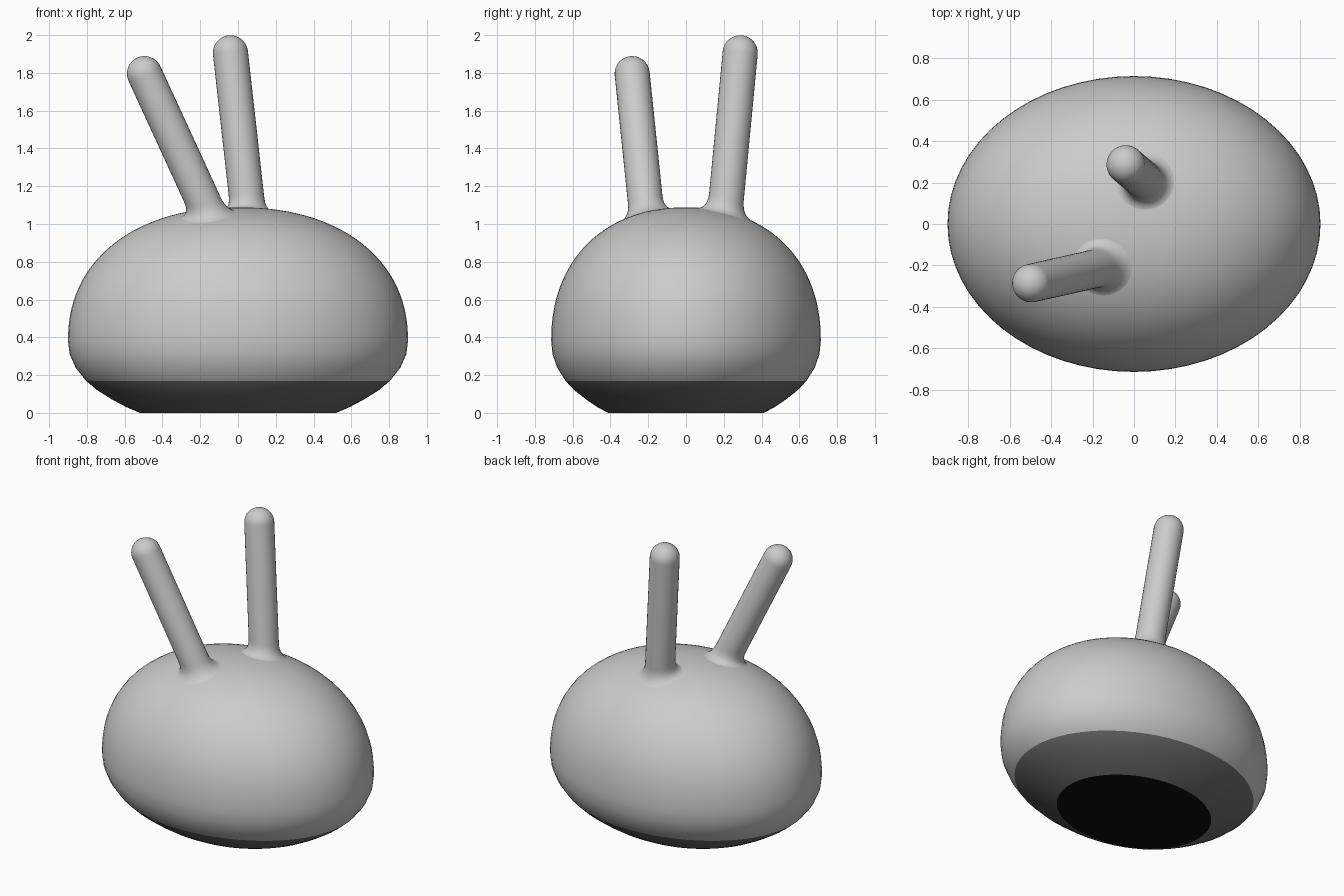
import bpy, math
from mathutils import Vector

if "Cube" in bpy.data.objects:
    bpy.data.objects.remove(bpy.data.objects["Cube"])

SEG = 64
WIDE, DEPTH = 0.90, 0.793      # half width, depth as share of width
MID, TOP, POW = 0.38, 1.088, 2.2


def material(name, v):
    m = bpy.data.materials.new(name)
    m.diffuse_color = (v, v, v, 1)
    m.use_nodes = True
    m.node_tree.nodes["Principled BSDF"].inputs["Base Color"].default_value = m.diffuse_color
    return m


light = material("light grey", 0.6)
dark = material("dark grey", 0.15)
black = material("black", 0.004)


def loft(name, rings, bottom, top, mats, pick=None):
    """Skin a stack of equal rings; bottom and top are end points or None."""
    n = len(rings[0])
    verts = [p for r in rings for p in r]
    faces = []
    for i in range(len(rings) - 1):
        for j in range(n):
            k = (j + 1) % n
            faces.append((i * n + j, i * n + k, (i + 1) * n + k, (i + 1) * n + j))
    if bottom is not None:
        verts.append(bottom)
        faces += [((j + 1) % n, j, len(verts) - 1) for j in range(n)]
    if top is not None:
        verts.append(top)
        o = (len(rings) - 1) * n
        faces += [(o + j, o + (j + 1) % n, len(verts) - 1) for j in range(n)]
    me = bpy.data.meshes.new(name)
    me.from_pydata([tuple(v) for v in verts], [], faces)
    for m in mats:
        me.materials.append(m)
    for p in me.polygons:
        p.use_smooth = True
        if pick:
            p.material_index = pick(p.center.z)
    me.set_sharp_from_angle(angle=math.radians(22))
    ob = bpy.data.objects.new(name, me)
    bpy.context.collection.objects.link(ob)
    return ob


# Body: flat foot, rounded underside, domed top
profile = [(0.52, 0), (0.59, 0.03), (0.665, 0.07), (0.745, 0.12),
           (0.805, 0.17), (0.86, 0.24), (0.891, 0.31)]
for i in range(30):
    a = i / 30 * math.pi / 2
    profile.append((WIDE * math.cos(a) ** (2 / POW),
                    MID + (TOP - MID) * math.sin(a) ** (2 / POW)))


def oval(r, z):
    return [Vector((r * math.cos(t), DEPTH * r * math.sin(t), z))
            for t in (2 * math.pi * j / SEG for j in range(SEG))]


loft("body", [oval(r, z) for r, z in profile], Vector((0, 0, 0)), Vector((0, 0, TOP)),
     [light, dark, black], lambda z: 2 if z < 0.001 else 1 if z < 0.17 else 0)


def dome_z(x, y):
    rho = min(1, math.hypot(x, y / DEPTH) / WIDE)
    return MID + (TOP - MID) * (1 - rho ** POW) ** (1 / POW)


# Stalks: straight rods with a round tip and a flared foot that blends into the body
def stalk(name, base, tip, r=0.093, flare=0.065, rise=0.085, n=32):
    base, tip = Vector(base), Vector(tip)
    ax = (tip - base).normalized()
    u = Vector((0, 1, 0)).cross(ax).normalized()
    v = ax.cross(u)
    dirs = [u * math.cos(t) + v * math.sin(t)
            for t in (2 * math.pi * j / n for j in range(n))]
    curves = []
    for d in dirs:
        lo, hi = -0.3, 0.4
        for _ in range(30):               # where the rod wall meets the dome
            s = (lo + hi) / 2
            q = base + ax * s + d * r
            lo, hi = (s, hi) if q.z < dome_z(q.x, q.y) else (lo, s)
        p1 = base + ax * s + d * r
        p0 = p1 + ax * rise
        p2 = p1 + Vector((d.x, d.y, 0)).normalized() * flare
        p2.z = dome_z(p2.x, p2.y) - 0.003
        curves.append([p2 * (1 - t) ** 2 + p1 * 2 * t * (1 - t) + p0 * t * t
                       for t in (k / 7 for k in range(8))])
    rings = [[c[k] for c in curves] for k in range(8)]
    for k in range(8):
        a = k / 8 * math.pi / 2
        rings.append([tip + d * r * math.cos(a) + ax * r * math.sin(a) for d in dirs])
    loft(name, rings, None, tip + ax * r, [light])


stalk("back_stalk", (0.05, 0.21, 1.1), (-0.04, 0.287, 1.906))
stalk("front_stalk", (-0.175, -0.213, 1.1), (-0.495, -0.285, 1.796))
